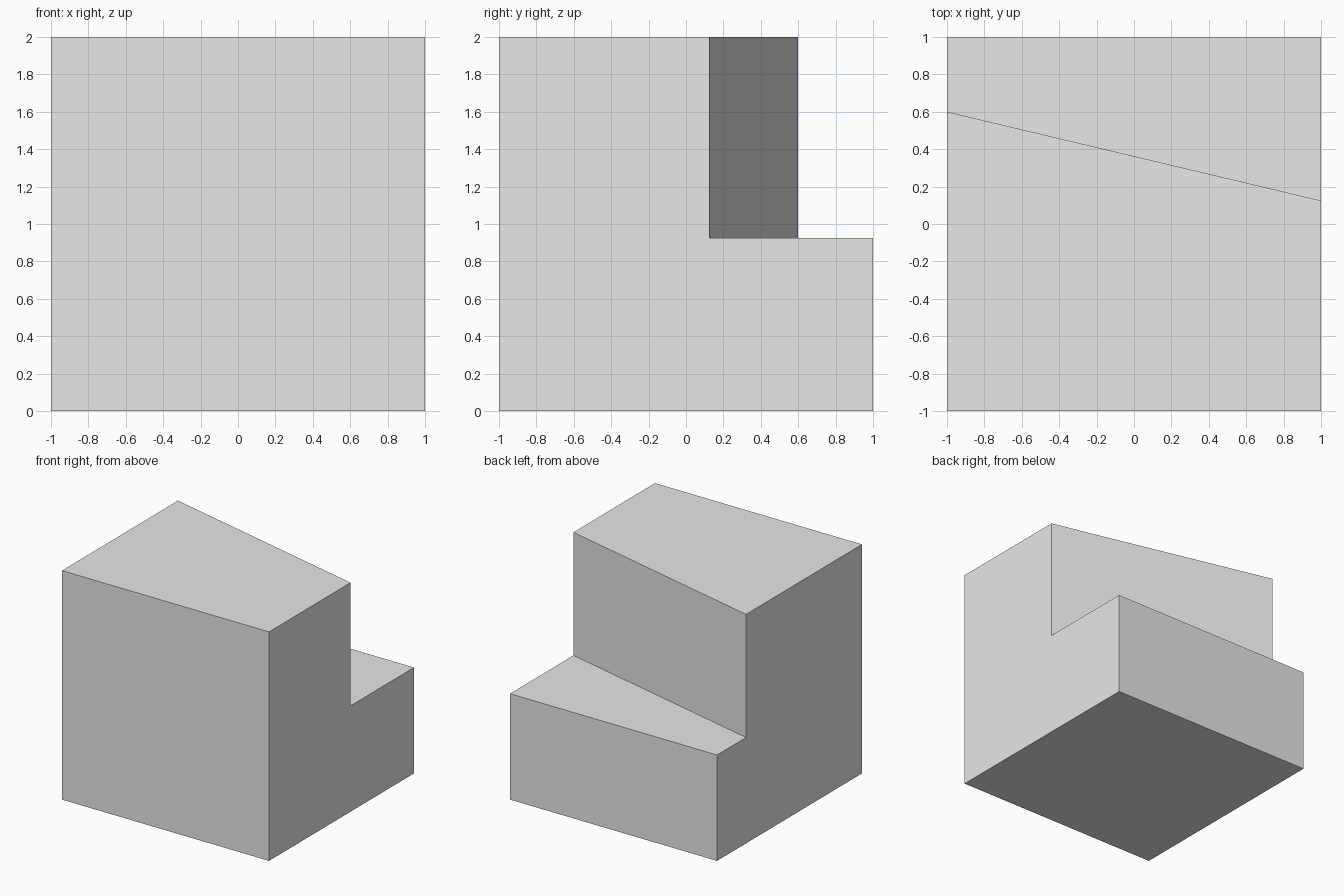
import bpy
import bmesh
from mathutils import Matrix, Vector

cube = bpy.data.objects.get("Cube")
if cube:
    bpy.data.objects.remove(cube, do_unlink=True)

STEP_HEIGHT = 0.925
TOP_HEIGHT = 2.0
RISER_RIGHT = Vector((-1, 0.6, 0))
RISER_LEFT = Vector((1, 0.125, 0))

grey = bpy.data.materials.new("plain grey")
grey.use_nodes = True
grey.diffuse_color = (0.8, 0.8, 0.8, 1)
grey.node_tree.nodes["Principled BSDF"].inputs["Base Color"].default_value = grey.diffuse_color

# Low slab covering the whole footprint
bm = bmesh.new()
bmesh.ops.create_cube(bm, size=1, matrix=Matrix.Translation((0, 0, STEP_HEIGHT / 2))
                      @ Matrix.Diagonal((2, 2, STEP_HEIGHT, 1)))

# Slanted riser line across the slab
along = RISER_LEFT - RISER_RIGHT
normal = Vector((-along.y, along.x, 0)).normalized()
bmesh.ops.bisect_plane(bm, geom=bm.verts[:] + bm.edges[:] + bm.faces[:],
                       plane_co=RISER_RIGHT, plane_no=normal)

# Raise the front part of the top
bm.normal_update()
front_top = [f for f in bm.faces if f.normal.z > 0.9
             and (f.calc_center_median() - RISER_RIGHT).dot(normal) < 0]
raised = bmesh.ops.extrude_face_region(bm, geom=front_top)["geom"]
bmesh.ops.translate(bm, vec=(0, 0, TOP_HEIGHT - STEP_HEIGHT),
                    verts=[v for v in raised if isinstance(v, bmesh.types.BMVert)])

# Merge coplanar faces into clean flat sides
bmesh.ops.dissolve_limit(bm, angle_limit=0.01, verts=bm.verts[:], edges=bm.edges[:])
bmesh.ops.recalc_face_normals(bm, faces=bm.faces[:])

mesh = bpy.data.meshes.new("stepped_block")
bm.to_mesh(mesh)
bm.free()
mesh.materials.append(grey)
block = bpy.data.objects.new("stepped_block", mesh)
bpy.context.collection.objects.link(block)
